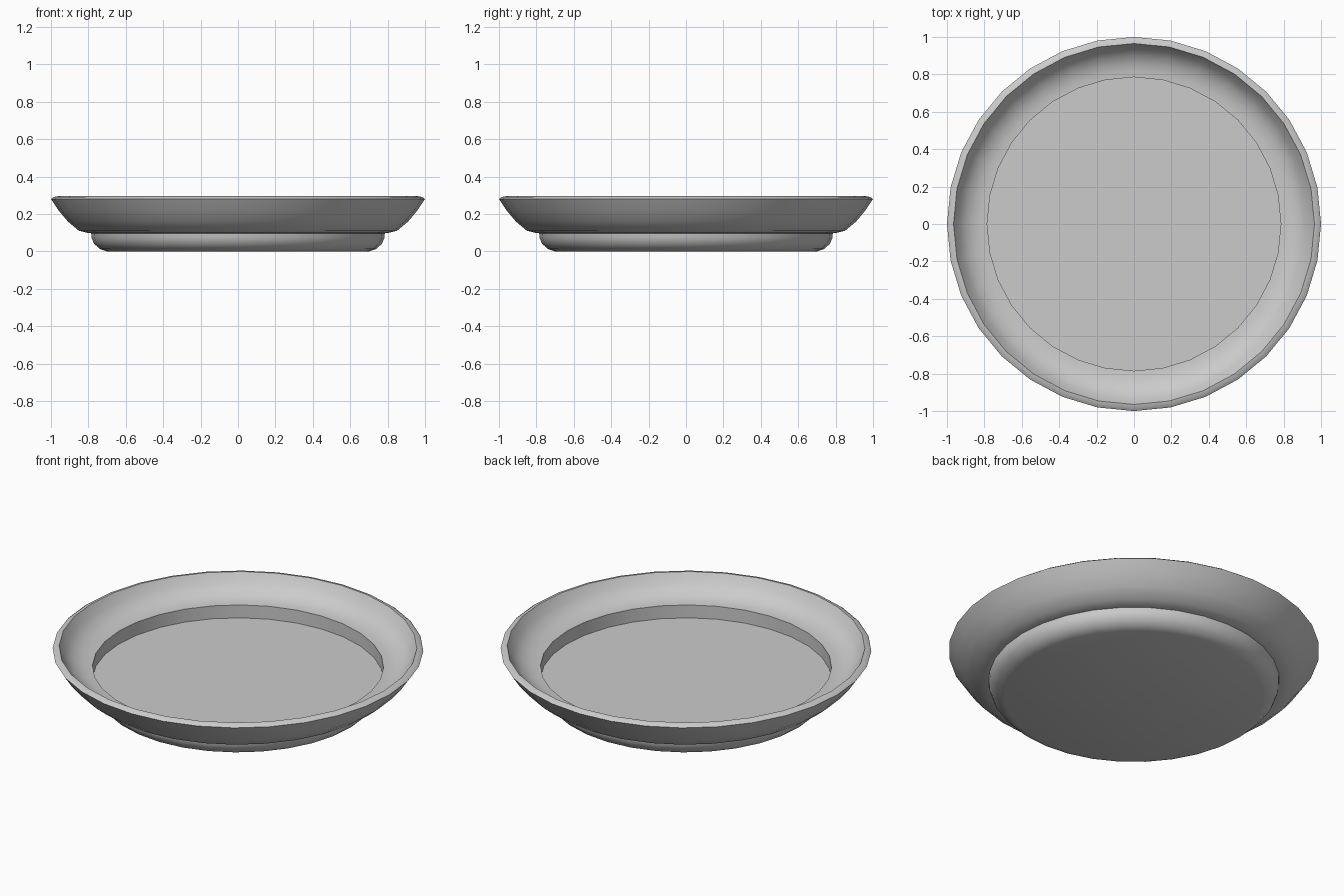
import bpy
import math

if "Cube" in bpy.data.objects:
    bpy.data.objects.remove(bpy.data.objects["Cube"])

SIDES = 32


def lathe(name, profile):
    """Revolve an (r, z) profile around z; ends on the axis become fans."""
    verts, faces, rings = [], [], []
    for r, z in profile:
        start = len(verts)
        if r == 0:
            verts.append((0, 0, z))
            rings.append([start] * SIDES)
        else:
            for i in range(SIDES):
                a = 2 * math.pi * i / SIDES
                verts.append((r * math.cos(a), r * math.sin(a), z))
            rings.append(list(range(start, start + SIDES)))
    for lo, hi in zip(rings, rings[1:]):
        for i in range(SIDES):
            j = (i + 1) % SIDES
            quad = [lo[i], lo[j], hi[j], hi[i]]
            faces.append(list(dict.fromkeys(quad)))
    mesh = bpy.data.meshes.new(name)
    mesh.from_pydata(verts, [], faces)
    obj = bpy.data.objects.new(name, mesh)
    bpy.context.collection.objects.link(obj)
    bpy.ops.object.select_all(action='DESELECT')
    obj.select_set(True)
    bpy.context.view_layer.objects.active = obj
    bpy.ops.object.shade_smooth_by_angle(angle=math.radians(38))
    return obj


# Whole plate: rounded foot, flared underside, rim, inner slope, sunken floor
lathe("plate", [
    (0, 0), (0.70, 0), (0.74, 0.013), (0.77, 0.042), (0.782, 0.07), (0.785, 0.097),
    (0.80, 0.098), (0.85, 0.11), (0.91, 0.16), (0.96, 0.22), (1.0, 0.28),
    (0.985, 0.291), (0.965, 0.295),
    (0.935, 0.245), (0.90, 0.212), (0.86, 0.192), (0.82, 0.182), (0.785, 0.18),
    (0.785, 0.103), (0, 0.103),
])
